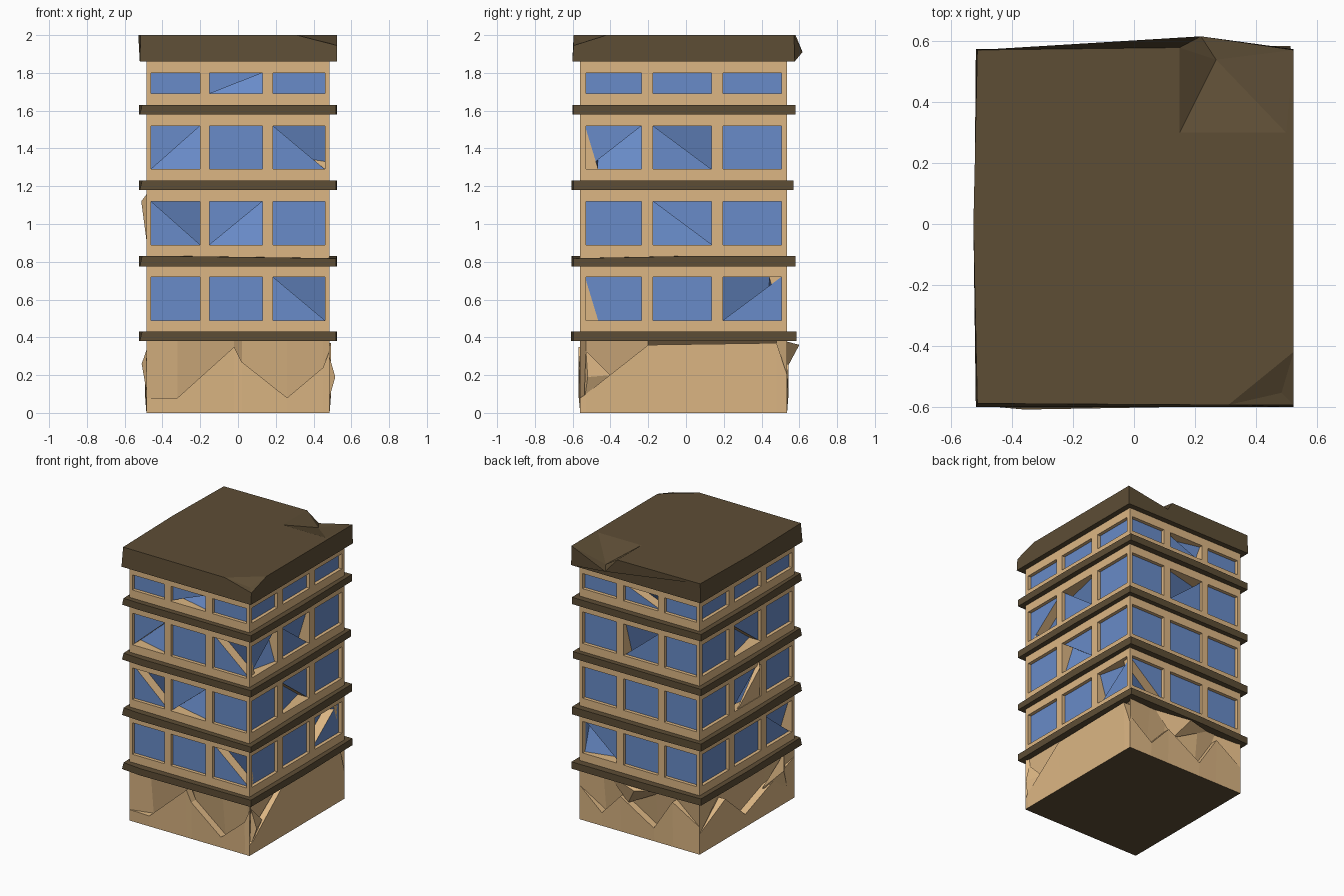
import bpy
from mathutils import Vector

if "Cube" in bpy.data.objects:
    bpy.data.objects.remove(bpy.data.objects["Cube"])

X0, X1, Y0, Y1 = -0.485, 0.485, -0.56, 0.535


def material(name, rgb):
    m = bpy.data.materials.new(name)
    m.diffuse_color = (*rgb, 1)
    m.use_nodes = True
    m.node_tree.nodes["Principled BSDF"].inputs["Base Color"].default_value = m.diffuse_color
    return m


TAN = material("tan plaster", (0.72, 0.47, 0.23))
BROWN = material("brown trim", (0.11, 0.075, 0.036))
BLUE = material("blue glass", (0.14, 0.26, 0.58))


def make(name, faces, mat):
    """Object from a list of polygons, each a list of points."""
    verts, idx, polys = [], {}, []
    for f in faces:
        poly = []
        for p in f:
            k = tuple(round(c, 5) for c in p)
            if k not in idx:
                idx[k] = len(verts)
                verts.append(k)
            if idx[k] not in poly:
                poly.append(idx[k])
        if len(poly) > 2:
            polys.append(poly)
    me = bpy.data.meshes.new(name)
    me.from_pydata(verts, [], polys)
    me.materials.append(mat)
    ob = bpy.data.objects.new(name, me)
    bpy.context.collection.objects.link(ob)
    return ob


def place(side, u, z, d):
    """Wall coordinates (along, up, inward) to world."""
    return [(u, Y0 + d, z), (X1 - d, u, z), (u, Y1 - d, z), (X0 + d, u, z)][side]


def wall_face(side, pts):
    f = [place(side, *p) for p in pts]
    return f if side < 2 else f[::-1]


def prism(name, outline, z0, z1, mat):
    n = len(outline)
    lo = [(x, y, z0) for x, y in outline]
    hi = [(x, y, z1) for x, y in outline]
    faces = [hi, lo[::-1]]
    faces += [[lo[i], lo[(i + 1) % n], hi[(i + 1) % n], hi[i]] for i in range(n)]
    return make(name, faces, mat)


NAMES = ["front", "right", "back", "left"]
COLS_X = [(-0.46, -0.2), (-0.15, 0.13), (0.185, 0.46)]
COLS_Y = [(-0.53, -0.235), (-0.175, 0.135), (0.195, 0.505)]
ROWS = [(0.49, 0.72), (0.89, 1.12), (1.29, 1.52), (1.69, 1.8)]
DEPTH = 0.025
# broken panes: (side, row, column): corner that stays whole
# corners 0 bottom left, 1 bottom right, 2 top right, 3 top left
BROKEN = {(0, 0, 2): 0, (0, 1, 0): 0, (0, 1, 1): 3, (0, 2, 0): 3, (0, 2, 2): 0,
          (0, 3, 1): 3, (1, 0, 2): 1, (1, 1, 1): 2, (1, 2, 0): 3, (1, 2, 1): 0,
          (2, 0, 2): 3, (2, 2, 1): 0, (2, 3, 1): 1,
          (3, 0, 0): 1, (3, 1, 1): 2, (3, 2, 1): 3}

# upper walls with recessed windows
for s in range(4):
    lo, hi = ((X0, X1), (Y0, Y1))[s % 2]
    cols = COLS_X if s % 2 == 0 else COLS_Y
    us = [lo] + [v for c in cols for v in c] + [hi]
    zs = [0.38] + [v for r in ROWS for v in r] + [1.88]
    wall, glass = [], []
    for i in range(len(us) - 1):
        for j in range(len(zs) - 1):
            q = [(us[i], zs[j]), (us[i + 1], zs[j]), (us[i + 1], zs[j + 1]), (us[i], zs[j + 1])]
            if not (i % 2 and j % 2):
                wall.append(wall_face(s, [(*p, 0) for p in q]))
                continue
            # reveals around the opening
            for k in range(4):
                a, b = q[k], q[(k + 1) % 4]
                wall.append(wall_face(s, [(*a, 0), (*b, 0), (*b, DEPTH), (*a, DEPTH)]))
            w = BROKEN.get((s, j // 2, i // 2))
            if w is None:
                glass.append(wall_face(s, [(*p, DEPTH) for p in q]))
                continue
            # whole half, plus a half pushed in along the crack
            sink = DEPTH + 0.07
            c, a, f, b = [q[(w + k) % 4] for k in range(4)]
            glass.append(wall_face(s, [(*c, DEPTH), (*a, DEPTH), (*b, DEPTH)]))
            glass.append(wall_face(s, [(*a, sink), (*f, DEPTH), (*b, sink)]))
            wall.append(wall_face(s, [(*b, DEPTH), (*a, DEPTH), (*a, sink), (*b, sink)]))
            wall.append(wall_face(s, [(*a, DEPTH), (*f, DEPTH), (*a, sink)]))
            wall.append(wall_face(s, [(*f, DEPTH), (*b, DEPTH), (*b, sink)]))
    make(NAMES[s] + "_wall", wall, TAN)
    make(NAMES[s] + "_windows", glass, BLUE)

# cracked base: lower part proud, upper part sunk behind a crack line
CRACKS = [
    [(X0, .08), (-.32, .08), (-.02, .35), (.02, .27), (.26, .08), (.45, .24), (X1, .33)],
    [(Y0, .08), (-.53, .1), (-.2, .36), (.48, .37), (Y1, .2)],
    [(X0, .2), (-.27, .33), (-.12, .1), (.15, .26), (.3, .1), (X1, .25)],
    [(Y0, .3), (-.25, .2), (.02, .1), (.25, .3), (Y1, .15)]]
for s, line in enumerate(CRACKS):
    faces = []
    for k in range(len(line) - 1):
        (u0, z0), (u1, z1) = line[k], line[k + 1]
        e0, e1 = (0 if k == 0 else 1), (0 if k == len(line) - 2 else 1)
        out0, out1, in0, in1 = -.008 * e0, -.008 * e1, .045 * e0, .045 * e1
        faces.append(wall_face(s, [(u0, 0, 0), (u1, 0, 0), (u1, z1, out1), (u0, z0, out0)]))
        faces.append(wall_face(s, [(u0, z0, out0), (u1, z1, out1), (u1, z1, in1), (u0, z0, in0)]))
        faces.append(wall_face(s, [(u0, z0, in0), (u1, z1, in1), (u1, .39, .01 * e1), (u0, .39, .01 * e0)]))
    make(NAMES[s] + "_base", faces, TAN)
make("base_underside", [[(X0, Y0, 0), (X0, Y1, 0), (X1, Y1, 0), (X1, Y0, 0)]], BROWN)


# loose shards of plaster on the base corners and the left wall
def shard(name, side, pts, tip):
    a, b, c = [(*p, 0.01) for p in pts]
    make(name, [wall_face(side, f) for f in ([a, b, tip], [b, c, tip], [c, a, tip])], TAN)


shard("back_shard", 2, [(.1, .22), (.25, .38), (-.2, .38)], (0, .36, -.065))
shard("right_shard", 1, [(-.54, .05), (-.4, .2), (-.53, .33)], (-.52, .19, -.03))
shard("left_shard", 3, [(-.17, .84), (.135, .84), (-.17, 1.17)], (-.12, 1.12, -.027))
shard("left_base_shard", 3, [(-.5, .06), (-.2, .2), (-.45, .36)], (-.4, .26, -.025))

# floor bands, with a few knocked corners
BANDS = [(.38, .43, -.61, .585, 0), (.775, .83, -.605, .58, .012),
         (1.18, 1.23, -.605, .57, 0), (1.58, 1.63, -.6, .58, 0)]
for k, (z0, z1, y0, y1, drop) in enumerate(BANDS):
    ob = prism(f"floor_band_{k + 1}",
               [(-.52, -.595), (-.36, y0), (.52, -.595), (.525, 0), (.515, y1), (-.1, y1), (-.52, .57), (-.525, 0)],
               z0, z1, BROWN)
    ob.data.vertices[2].co.z -= drop
    ob.data.vertices[0].co.x += .012

# roof slab with a broken back corner and a chipped front corner
Z, B = 2.0, 1.86
A, C, D, I = (.31, -.595, Z), (.525, -.595, 1.945), (.525, -.42, Z), (.485, -.555, 1.96)
P, Q, R = (.15, .3, Z), (.15, .58, Z), (.27, .54, 1.92)
S, T, E = (.5, .3, Z), (.525, .572, Z), (.22, .617, 1.91)
LF, LM, LB, RS = (-.515, -.59, Z), (-.528, 0, Z), (-.515, .572, Z), (.525, .3, Z)
lf, rf, rb, lb = (-.52, -.602, B), (.525, -.602, B), (.525, .575, B), (-.52, .575, B)
make("roof", [
    [LF, A, D, RS, S, P, Q, LB, LM],
    [A, I, D], [A, C, I], [C, D, I],
    [P, R, Q], [P, S, R], [S, T, R], [S, RS, T], [Q, R, E], [R, T, E],
    [lf, rf, C, A, LF], [rf, rb, T, RS, D, C], [rb, lb, LB, Q, E, T],
    [lb, lf, LF, LM, LB], [lf, lb, rb, rf]], BROWN)
